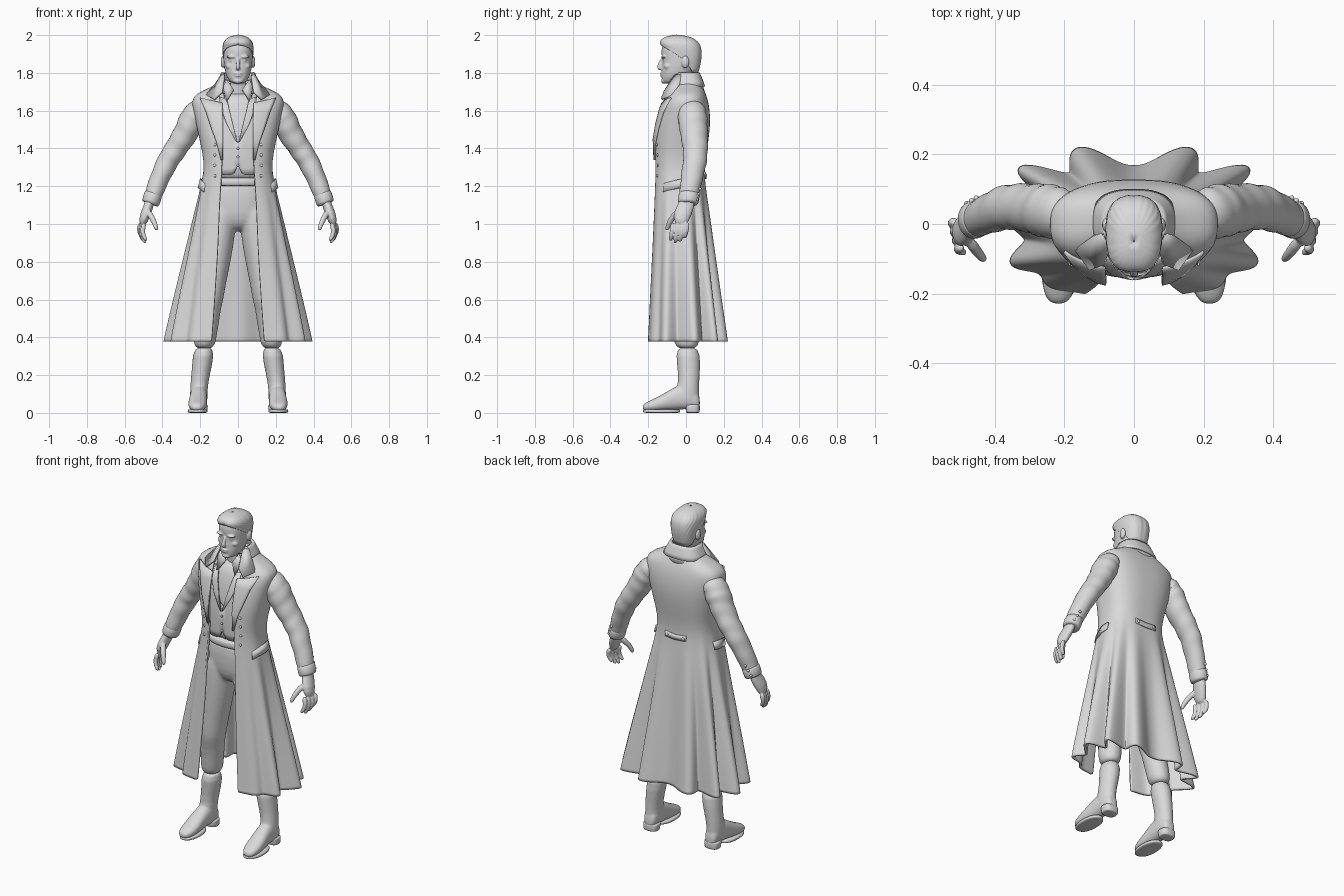
import bpy, bmesh, math
from mathutils import Vector, Matrix

if "Cube" in bpy.data.objects:
    bpy.data.objects.remove(bpy.data.objects["Cube"])

grey = bpy.data.materials.new("plain grey")
grey.use_nodes = True
tone = (.7, .7, .7, 1)
grey.diffuse_color = tone
grey.node_tree.nodes["Principled BSDF"].inputs["Base Color"].default_value = tone
BOXY = .75  # roundness of garment cross-sections


def finish(name, bm, mirror=True, subdiv=1, thick=0):
    bmesh.ops.recalc_face_normals(bm, faces=bm.faces)
    mesh = bpy.data.meshes.new(name)
    bm.to_mesh(mesh)
    bm.free()
    mesh.materials.append(grey)
    for poly in mesh.polygons:
        poly.use_smooth = True
    obj = bpy.data.objects.new(name, mesh)
    bpy.context.collection.objects.link(obj)
    if mirror:
        obj.modifiers.new("mirror", 'MIRROR').use_clip = True
    if subdiv:
        sub = obj.modifiers.new("smooth", 'SUBSURF')
        sub.levels = sub.render_levels = subdiv
    if thick:
        solid = obj.modifiers.new("thickness", 'SOLIDIFY')
        solid.thickness, solid.offset = thick, 0
    return obj


def grid(rows, closed=False):
    """Skin rows of points; closed rows also get end caps."""
    bm = bmesh.new()
    rows = [[bm.verts.new(co) for co in row] for row in rows]
    count = len(rows[0])
    for low, high in zip(rows, rows[1:]):
        for i in range(count if closed else count - 1):
            j = (i + 1) % count
            bm.faces.new((low[i], low[j], high[j], high[i]))
    if closed:
        bm.faces.new(rows[0])
        bm.faces.new(rows[-1])
    return bm


def power(value, exponent):
    return math.copysign(abs(value) ** exponent, value)


def loft(name, rings, sides=20, p=1, along_y=False, **options):
    """Closed body from rings of (position, centre x, half width, low, high)."""
    rows = []
    for pos, cx, rx, low, high in rings:
        row = []
        for i in range(sides):
            a = math.tau * i / sides
            x = cx + rx * power(math.sin(a), p)
            d = (low + high) / 2 - (high - low) / 2 * power(math.cos(a), p)
            row.append((x, pos, d) if along_y else (x, d, pos))
        rows.append(row)
    return finish(name, grid(rows, True), **options)


def wrap(name, rings, cols=18, waves=0, thick=.01, **options):
    """Open cloth from rings of (z, half width, front, back, opening angle, fold)."""
    rows = []
    for z, rx, front, back, opening, fold in rings:
        start, row = math.radians(opening), []
        for i in range(cols + 1):
            a = start + (math.pi - start) * i / cols
            fade = min(1, (a - start) / 1.7)
            s = 1 - fold * fade * math.cos(waves * (math.pi - a))
            x = rx * abs(math.sin(a)) ** BOXY * s
            y = (front + back) / 2 - (back - front) / 2 * power(math.cos(a), BOXY) * s
            row.append((0 if i == cols or a == 0 else x, y, z))
        rows.append(row)
    return finish(name, grid(rows), thick=thick, **options)


def surface_y(rings, x, z, side=-1):
    """Depth of a wrapped garment at x, z; side -1 is the front."""
    for upper, lower in zip(rings, rings[1:]):
        if lower[0] <= z <= upper[0]:
            t = (upper[0] - z) / (upper[0] - lower[0])
            rx, front, back = (u + (v - u) * t for u, v in zip(upper[1:4], lower[1:4]))
            depth = max(0, 1 - (x / rx) ** (2 / BOXY)) ** (BOXY / 2)
            return (front + back) / 2 + side * (back - front) / 2 * depth


def strip(name, rings, rows, lift=.012, side=-1, cols=6):
    """Cloth piece laid on a garment; each row is inner and outer (x, z)."""
    points = []
    for (xi, zi), (xo, zo) in rows:
        row = []
        for i in range(cols + 1):
            x, z = xi + (xo - xi) * i / cols, zi + (zo - zi) * i / cols
            row.append((x, surface_y(rings, x, z, side) + side * lift, z))
        points.append(row)
    return finish(name, grid(points), subdiv=0, thick=.009)


def tube(name, path, sides=14, depth=1, steps=1, wrinkle=0, **options):
    """Limb through (x, y, z, radius) points, depth scales it in y."""
    fine = [Vector(path[0])]
    for p, q in zip(path, path[1:]):
        fine += [Vector(p).lerp(Vector(q), (k + 1) / steps) for k in range(steps)]
    rows = []
    for n, point in enumerate(fine):
        before, after = fine[max(n - 1, 0)], fine[min(n + 1, len(fine) - 1)]
        direction = (after - before).to_3d().normalized()
        u = direction.cross(Vector((0, 1, 0))).normalized()
        v = u.cross(direction) * depth
        row = []
        for i in range(sides):
            a = math.tau * i / sides
            r = point.w * (1 + wrinkle * math.sin(n * 2.1 + 2 * math.sin(a)))
            row.append(point.to_3d() + (u * math.cos(a) + v * math.sin(a)) * r)
        rows.append(row)
    return finish(name, grid(rows, True), **options)


def blob(name, place, size, mirror=True):
    bm = bmesh.new()
    bmesh.ops.create_uvsphere(bm, u_segments=14, v_segments=8, radius=1,
                              matrix=Matrix.Translation(place) @ Matrix.Diagonal((*size, 1)))
    return finish(name, bm, mirror, 0)


def plate(name, points, thick=.012):
    bm = bmesh.new()
    bm.faces.new([bm.verts.new(p) for p in points])
    return finish(name, bm, subdiv=0, thick=thick)


def fuse(name, parts, voxel, softness=3):
    """Melt several parts into one soft skin."""
    graph = bpy.context.evaluated_depsgraph_get()
    bm = bmesh.new()
    for part in parts:
        bm.from_mesh(part.evaluated_get(graph).to_mesh())
    for part in parts:
        bpy.data.objects.remove(part)
    obj = finish(name, bm, mirror=False, subdiv=0)
    remesh = obj.modifiers.new("melt", 'REMESH')
    remesh.mode, remesh.voxel_size, remesh.use_smooth_shade = 'VOXEL', voxel, True
    soften = obj.modifiers.new("soften", 'SMOOTH')
    soften.factor, soften.iterations = .5, softness
    return obj


# Head with facial features and neck
skull = loft("skull", [
    (1.742, 0, .028, -.122, -.06), (1.76, 0, .05, -.128, -.01), (1.79, 0, .066, -.13, .03),
    (1.83, 0, .074, -.13, .055), (1.87, 0, .078, -.124, .068), (1.9, 0, .079, -.133, .07),
    (1.94, 0, .077, -.13, .066), (1.97, 0, .06, -.11, .04), (1.985, 0, .03, -.08, 0)],
    p=.88, mirror=False)
fuse("head", [
    skull,
    tube("neck", [(0, .01, 1.62, .07), (0, 0, 1.7, .058), (0, -.02, 1.82, .055)], mirror=False),
    tube("nose", [(0, -.124, 1.88, .008), (0, -.138, 1.85, .01), (0, -.145, 1.828, .014),
                  (0, -.132, 1.816, .011)], mirror=False),
    blob("brow", (.034, -.119, 1.885), (.028, .014, .008)),
    blob("eye", (.032, -.111, 1.865), (.014, .012, .007)),
    blob("cheek", (.044, -.095, 1.835), (.022, .022, .018)),
    blob("upper_lip", (0, -.127, 1.797), (.024, .011, .005), False),
    blob("lower_lip", (0, -.126, 1.785), (.019, .011, .006), False),
    blob("chin", (0, -.118, 1.757), (.026, .014, .014), False),
    blob("ear", (.08, -.003, 1.857), (.012, .021, .032))], .005)
wrap("hair", [
    (1.8, .064, -.1, .062, 125, 0), (1.85, .075, -.125, .076, 105, .005),
    (1.9, .081, -.135, .081, 82, .01), (1.935, .082, -.137, .077, 48, .012),
    (1.955, .078, -.143, .069, 0, .014), (1.978, .063, -.128, .045, 0, .014),
    (1.993, .04, -.1, .01, 0, .012), (1.999, .002, -.052, -.048, 0, 0)],
    cols=40, waves=22, thick=.006)

# Shirt and waistcoat
loft("shirt", [
    (1.7, 0, .07, -.07, .05), (1.64, 0, .14, -.105, .08), (1.52, 0, .155, -.13, .085),
    (1.42, 0, .155, -.137, .08), (1.3, 0, .14, -.13, .055), (1.22, 0, .15, -.128, .06)],
    p=BOXY, mirror=False)
wrap("shirt_collar", [(1.76, .068, -.078, .04, 32, 0), (1.69, .08, -.085, .05, 20, 0)])
plate("shirt_collar_point", [(.022, -.085, 1.71), (.06, -.075, 1.765),
                             (.08, -.075, 1.72), (.06, -.115, 1.65)])
vest = [
    (1.69, .1, -.085, .06, 40, 0), (1.62, .15, -.122, .08, 22, 0), (1.52, .165, -.143, .09, 9, 0),
    (1.43, .165, -.15, .085, 0, 0), (1.33, .148, -.15, .06, 0, 0), (1.26, .152, -.145, .06, 3, 0)]
wrap("waistcoat", vest)
strip("waistcoat_lapel", vest, [((.058, 1.66), (.09, 1.67)), ((.045, 1.6), (.085, 1.6)),
                                ((.025, 1.52), (.06, 1.53)), ((.002, 1.43), (.012, 1.44))], .007)
for i in range(3):
    z = 1.4 - i * .045
    blob("waistcoat_button", (0, surface_y(vest, 0, z) - .006, z), (.007, .005, .007), False)

# Trousers
hips = loft("hips", [
    (1.25, 0, .148, -.13, .06), (1.15, 0, .158, -.135, .08), (1.05, 0, .165, -.13, .085),
    (1, 0, .13, -.112, .075), (.96, 0, .06, -.08, .05)], p=.85, mirror=False)
legs = loft("legs", [
    (1.14, .08, .065, -.115, .07), (1.05, .088, .078, -.128, .08), (.95, .098, .086, -.126, .075),
    (.8, .121, .083, -.12, .065), (.68, .14, .076, -.115, .058), (.6, .149, .073, -.112, .052),
    (.55, .156, .066, -.096, .054), (.48, .165, .066, -.08, .06), (.41, .174, .062, -.07, .07),
    (.33, .18, .058, -.06, .074)])
fuse("trousers", [hips, legs], .009, 8)
loft("waistband", [(1.245, 0, .15, -.14, .062), (1.24, 0, .154, -.142, .065),
                   (1.205, 0, .157, -.143, .07), (1.2, 0, .15, -.136, .07)], p=.85, mirror=False)

# Tall boots with sole and heel
boot = [
    loft("shaft", [
        (.36, .178, .06, -.061, .074), (.25, .19, .053, -.046, .077), (.16, .205, .047, -.04, .07),
        (.1, .208, .047, -.06, .07), (.04, .207, .046, -.05, .07)], mirror=False),
    loft("foot", [
        (.074, .206, .02, .025, .08), (.062, .206, .04, .015, .12), (0, .207, .047, .02, .16),
        (-.06, .209, .046, .015, .14), (-.12, .213, .051, .01, .1), (-.18, .215, .049, .008, .07),
        (-.215, .217, .036, .01, .054), (-.23, .217, .016, .015, .04)],
        p=.88, along_y=True, mirror=False)]
fuse("boots", boot, .006, 4).modifiers.new("mirror", 'MIRROR')
loft("boot_sole", [(.02, .214, .05, -.224, -.03), (.016, .214, .053, -.229, -.03),
                   (.002, .214, .053, -.229, -.03), (0, .214, .05, -.224, -.03)], p=.9)
loft("boot_heel", [(.045, .206, .046, -.005, .073), (.04, .206, .047, -.005, .074),
                   (.002, .206, .045, 0, .073), (0, .206, .043, 0, .071)], p=.7)

# Long coat, folds deepening toward the hem
coat = [
    (1.76, .078, -.06, .065, 55, 0), (1.725, .125, -.072, .08, 42, 0),
    (1.698, .19, -.085, .094, 26, 0), (1.672, .232, -.1, .104, 18, 0),
    (1.635, .238, -.12, .114, 17, 0), (1.56, .22, -.145, .124, 18, 0),
    (1.45, .198, -.165, .115, 19, 0), (1.32, .168, -.162, .09, 23, 0),
    (1.22, .185, -.163, .095, 22, .005), (1.1, .212, -.168, .112, 21, .035),
    (.9, .25, -.175, .133, 18, .08), (.65, .3, -.188, .162, 17, .12),
    (.4, .345, -.2, .19, 17, .155), (.378, .347, -.202, .192, 17, .16)]
wrap("coat_body", coat, cols=56, waves=11, thick=.013)
strip("coat_lapel", coat, [
    ((.082, 1.64), (.2, 1.668)), ((.081, 1.6), (.168, 1.59)), ((.08, 1.53), (.138, 1.5)),
    ((.08, 1.45), (.112, 1.43)), ((.08, 1.34), (.09, 1.34))], .012)
plate("pocket_flap", [
    (.174, -.115, 1.215), (.198, -.04, 1.235), (.194, .01, 1.24),
    (.206, .01, 1.195), (.209, -.04, 1.19), (.181, -.12, 1.17)], .01)
strip("back_belt", coat, [((0, 1.268), (.07, 1.275)), ((0, 1.238), (.07, 1.243))], .009, 1)
blob("back_belt_button", (.055, surface_y(coat, .055, 1.256, 1) + .015, 1.256), (.009, .005, .009))
for i in range(4):
    z = 1.42 - i * .055
    blob("coat_button", (.122, surface_y(coat, .122, z) - .008, z), (.008, .006, .008))

# Raised collar with folded wings
wrap("coat_collar", [(1.8, .082, -.07, .066, 62, 0), (1.765, .088, -.075, .074, 58, 0),
                     (1.7, .11, -.08, .092, 52, 0)], thick=.014)
wrap("collar_fold", [(1.8, .084, -.07, .068, 72, 0), (1.77, .098, -.078, .082, 70, 0),
                     (1.728, .118, -.085, .096, 68, 0)], thick=.01)
plate("collar_wing", [(.08, -.02, 1.8), (.118, -.035, 1.74), (.168, -.07, 1.682),
                      (.125, -.13, 1.66), (.084, -.115, 1.7), (.072, -.06, 1.785)])

# Sleeves, cuffs and hands
tube("sleeve", [
    (.17, .028, 1.6, .055), (.213, .032, 1.597, .067), (.243, .036, 1.55, .072),
    (.277, .042, 1.48, .067), (.328, .05, 1.4, .061), (.374, .047, 1.33, .058),
    (.42, .028, 1.23, .052), (.462, .01, 1.115, .045)], depth=1.12, steps=3, wrinkle=.05)
tube("cuff", [(.446, .018, 1.165, .045), (.447, .018, 1.162, .05), (.463, .01, 1.11, .05),
              (.465, .01, 1.105, .043)], depth=1.15)
for i in range(3):
    blob("cuff_button", (.48 - i * .014, .058 + i * .008, 1.13 + i * .028), (.008, .008, .008))
hand = [
    tube("palm", [(.463, .008, 1.14, .026), (.474, 0, 1.09, .026), (.492, -.022, 1.05, .029),
                  (.508, -.03, .99, .02)], depth=1.7, mirror=False),
    tube("thumb", [(.478, -.04, 1.07, .019), (.45, -.08, 1.025, .016), (.434, -.098, .985, .013),
                   (.43, -.102, .965, .009)], 10, mirror=False)]
for i, reach in enumerate((.95, 1.08, 1, .8)):
    x, y = .494 + i * .006, -.068 + i * .025
    hand.append(tube("finger", [
        (x, y, 1.01, .015), (x + .014, y - .004, 1 - .035 * reach, .014),
        (x + .006, y - .01, 1 - .07 * reach, .0125), (x - .012, y - .015, 1 - .095 * reach, .01)],
        10, mirror=False))
fuse("hands", hand, .004).modifiers.new("mirror", 'MIRROR')
